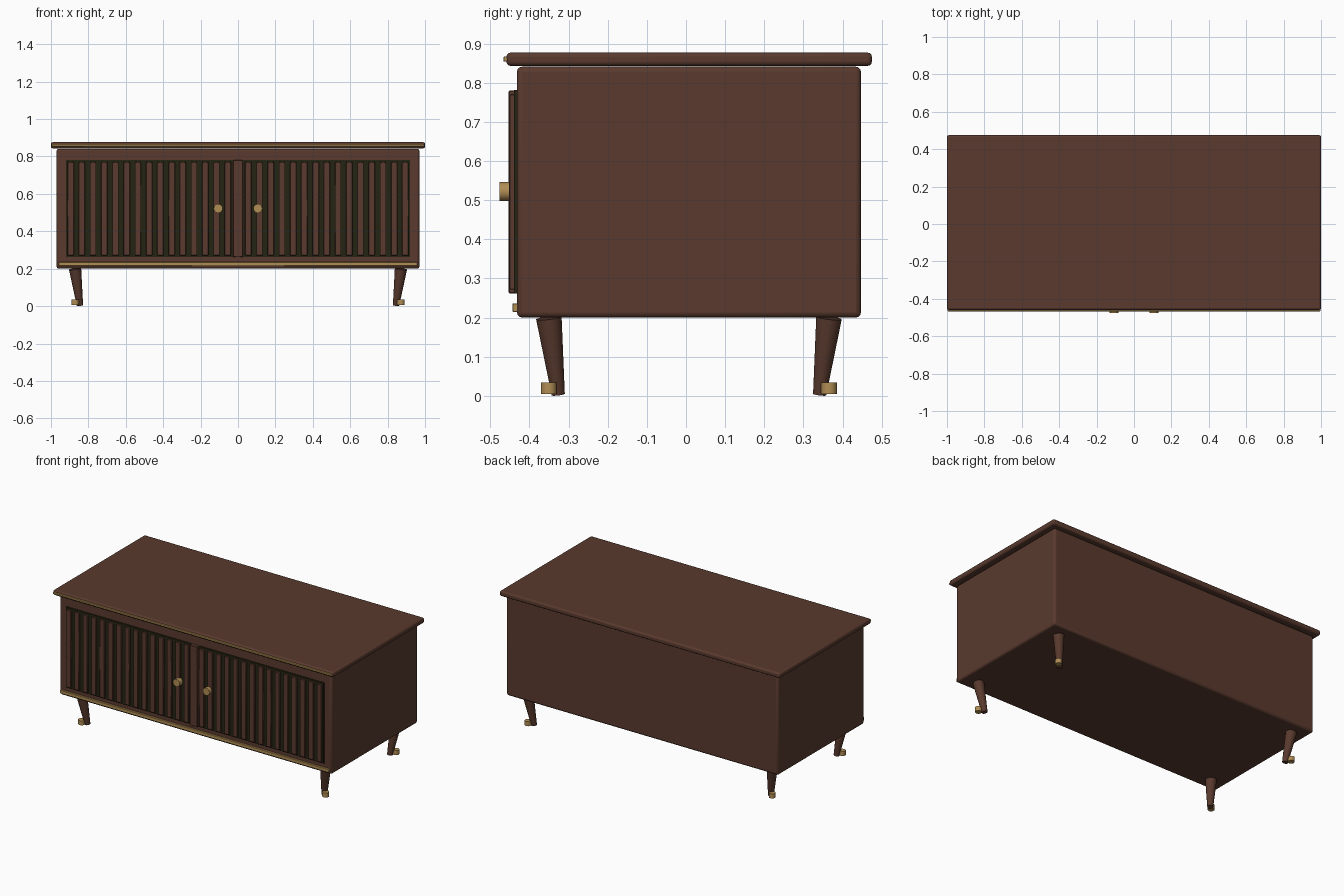
import bpy
import math
from mathutils import Vector

cube = bpy.data.objects.get("Cube")
if cube:
    bpy.data.objects.remove(cube, do_unlink=True)


def material(name, rgb):
    mat = bpy.data.materials.new(name)
    mat.use_nodes = True
    mat.diffuse_color = (*rgb, 1)
    mat.node_tree.nodes["Principled BSDF"].inputs["Base Color"].default_value = (*rgb, 1)
    return mat


walnut = material("walnut wood", (0.1, 0.042, 0.027))
shadow = material("dark door backing", (0.018, 0.018, 0.007))
brass = material("brass", (0.44, 0.27, 0.09))


def finish(name, mat):
    obj = bpy.context.object
    obj.name = name
    obj.data.materials.append(mat)
    bpy.ops.object.shade_smooth_by_angle(angle=math.radians(35))
    return obj


def box(name, mat, low, high, bevel=0, segments=1):
    """Box between two corners, with optionally rounded edges."""
    low, high = Vector(low), Vector(high)
    bpy.ops.mesh.primitive_cube_add(size=1, location=(low + high) / 2)
    bpy.context.object.scale = high - low
    bpy.ops.object.transform_apply(location=False, rotation=False, scale=True)
    obj = finish(name, mat)
    if bevel:
        mod = obj.modifiers.new("rounded edges", "BEVEL")
        mod.width = bevel
        mod.segments = segments
    return obj


def rod(name, mat, start, end, r_start, r_end, sides=20):
    """Round bar or cone running from start to end."""
    start, end = Vector(start), Vector(end)
    axis = end - start
    bpy.ops.mesh.primitive_cone_add(
        vertices=sides, radius1=r_start, radius2=r_end, depth=axis.length,
        location=(start + end) / 2, rotation=axis.to_track_quat("Z", "Y").to_euler())
    return finish(name, mat)


# Carcass and overhanging top
FRONT = -0.432
box("cabinet_body", walnut, (-0.97, FRONT, 0.2), (0.97, 0.447, 0.841), 0.013, 3)
box("cabinet_top", walnut, (-1, -0.459, 0.843), (1, 0.475, 0.877), 0.011, 3)

# Brass trims along the front
box("top_trim", brass, (-0.996, -0.467, 0.854), (0.996, -0.455, 0.867), 0.002)
box("bottom_trim", brass, (-0.96, -0.444, 0.214), (0.96, FRONT + 0.005, 0.236), 0.002)

# Stile between the doors
box("centre_stile", walnut, (-0.027, -0.453, 0.262), (0.027, FRONT + 0.005, 0.78), 0.002)

# Slatted doors with knobs
SLATS, PITCH = 15, 0.06
for side, sx in (("left", 1), ("right", -1)):
    mid = sx * 0.475
    box(side + "_door_backing", shadow, (mid - 0.445, -0.44, 0.262),
        (mid + 0.445, FRONT + 0.005, 0.781))
    for i in range(SLATS):
        x = mid + (i - (SLATS - 1) / 2) * PITCH
        box(f"{side}_door_slat_{i + 1}", walnut, (x - 0.017, -0.452, 0.271),
            (x + 0.017, -0.438, 0.771), 0.002)
    rod(side + "_door_knob", brass, (sx * 0.106, -0.445, 0.522),
        (sx * 0.106, -0.477, 0.522), 0.024, 0.024)

# Tapered slanting legs with brass foot rings
for side, sx in (("left", 1), ("right", -1)):
    for end, sy in (("front", -1), ("back", 1)):
        top = Vector((sx * 0.871, 0.0075 + sy * 0.358, 0.199))
        foot = top - Vector((sx * 0.026, sy * 0.024, 0.196))
        rod(f"{end}_{side}_leg", walnut, foot, top, 0.017, 0.033)
        rod(f"{end}_{side}_foot_ring", brass, (top.x, top.y, 0.005),
            (top.x, top.y, 0.034), 0.02, 0.02)
